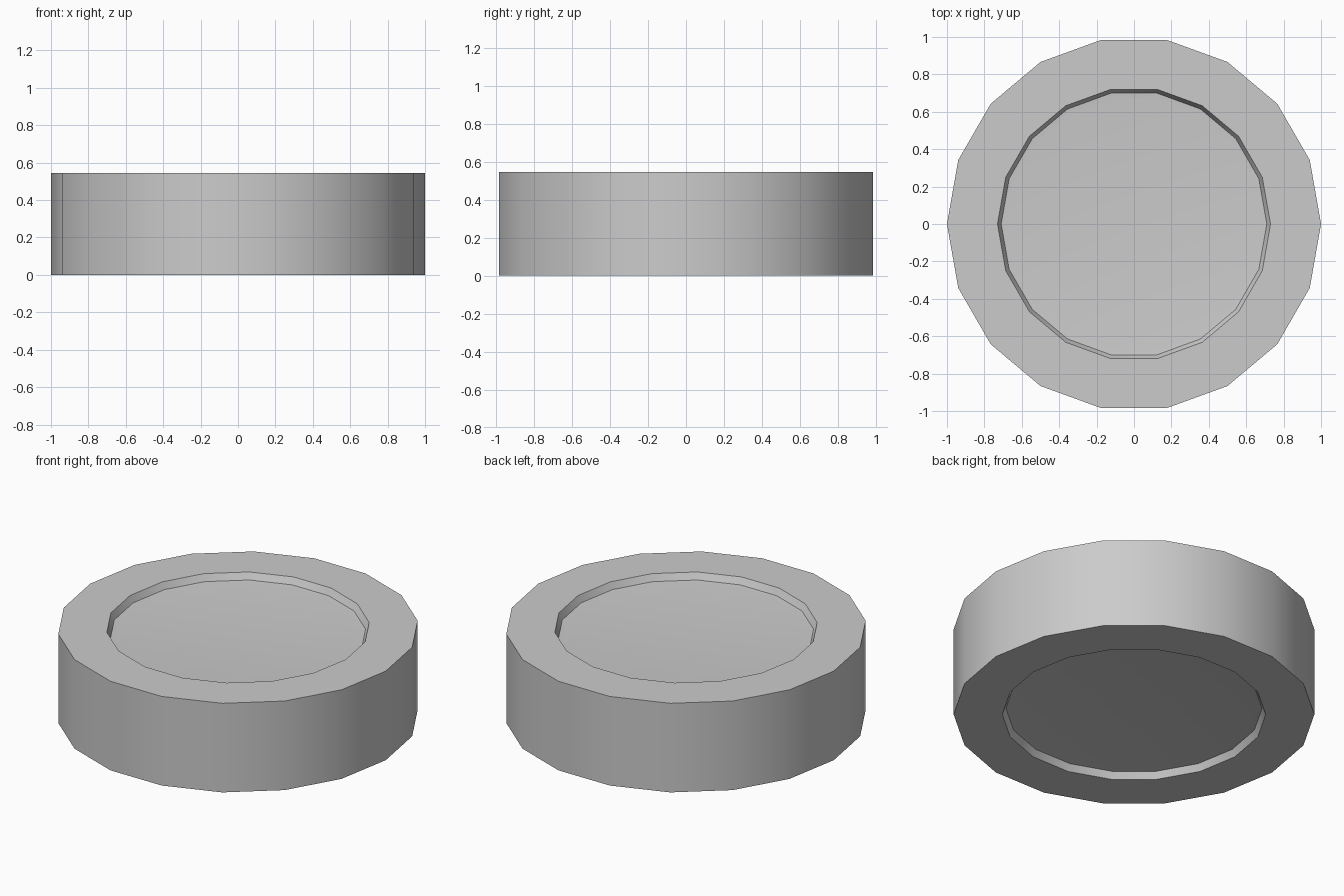
import bpy, bmesh
from math import cos, sin, pi, radians

if "Cube" in bpy.data.objects:
    bpy.data.objects.remove(bpy.data.objects["Cube"])

SIDES = 18
HEIGHT = 0.545

# Half profile (radius, depth from the flat face): outer edge, recess lip, recess floor
face_profile = [(1.0, 0.0), (0.73, 0.0), (0.71, 0.04), (0.68, 0.043)]
profile = [(r, HEIGHT - d) for r, d in reversed(face_profile)]
profile += [(r, d) for r, d in face_profile]


def lathe(name, points):
    bm = bmesh.new()
    rings = [[bm.verts.new((r * cos(2 * pi * i / SIDES), r * sin(2 * pi * i / SIDES), z))
              for i in range(SIDES)] for r, z in points]
    for a, b in zip(rings, rings[1:]):
        for i in range(SIDES):
            j = (i + 1) % SIDES
            bm.faces.new((a[i], b[i], b[j], a[j]))
    # Recess floors
    bm.faces.new(rings[0])
    bm.faces.new(rings[-1][::-1])
    bmesh.ops.recalc_face_normals(bm, faces=bm.faces)
    mesh = bpy.data.meshes.new(name)
    bm.to_mesh(mesh)
    bm.free()
    obj = bpy.data.objects.new(name, mesh)
    bpy.context.collection.objects.link(obj)
    return obj


# Disc with a shallow recess in both faces
disc = lathe("recessed_disc", profile)
bpy.context.view_layer.objects.active = disc
disc.select_set(True)
bpy.ops.object.shade_smooth_by_angle(angle=radians(30))
